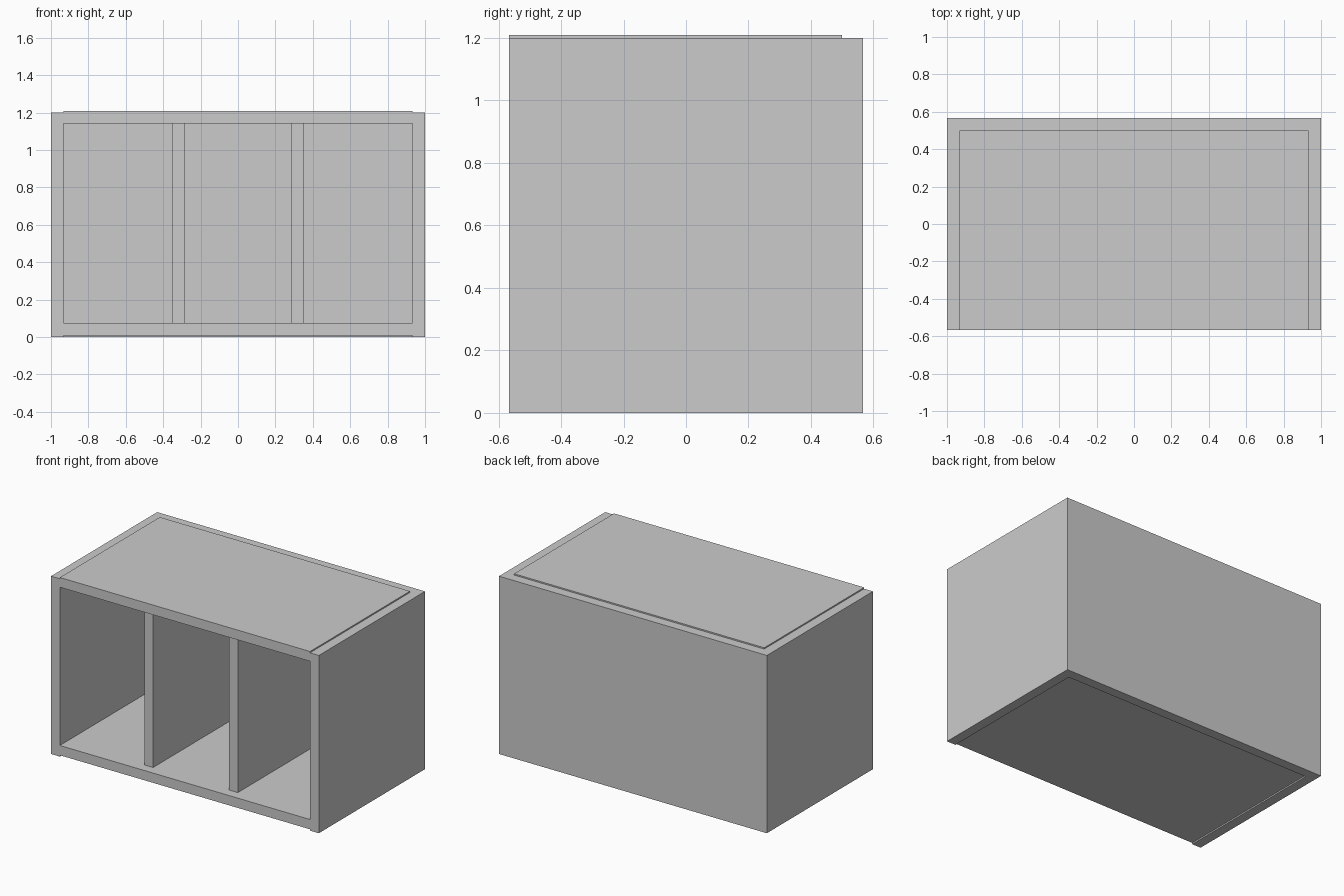
import bpy
import bmesh
from mathutils import Vector

if "Cube" in bpy.data.objects:
    bpy.data.objects.remove(bpy.data.objects["Cube"])

W, D, H = 1.0, 0.566, 1.2     # half width, half depth, carcass height
T = 0.066                     # board thickness
LIP = 0.009                   # offset of top and bottom boards


def board(name, lo, hi):
    lo, hi = Vector(lo), Vector(hi)
    bm = bmesh.new()
    bmesh.ops.create_cube(bm, size=1)
    for v in bm.verts:
        v.co = Vector((lo[i] + (v.co[i] + 0.5) * (hi[i] - lo[i]) for i in range(3)))
    mesh = bpy.data.meshes.new(name)
    bm.to_mesh(mesh)
    bm.free()
    ob = bpy.data.objects.new(name, mesh)
    bpy.context.collection.objects.link(ob)
    return ob


inner = W - T
floor_top = LIP + T
ceiling = H + LIP - T

# Side walls and the two dividers, mirrored left and right
for side, s in (("left", -1), ("right", 1)):
    for part, x0, x1, y0, y1, z0, z1 in (
        ("side_panel", inner, W, -D, D, 0, H),
        ("divider", 0.284, 0.349, -D + T, D - T, floor_top, ceiling),
    ):
        a, b = sorted((s * x0, s * x1))
        board(f"{side}_{part}", (a, y0, z0), (b, y1, z1))

# Back wall between the sides
board("back_panel", (-inner, D - T, 0), (inner, D, H))

# Floor sits slightly recessed, top sits slightly proud
board("bottom_panel", (-inner, -D, LIP), (inner, D - T, floor_top))
board("top_panel", (-inner, -D, ceiling), (inner, D - T, H + LIP))
